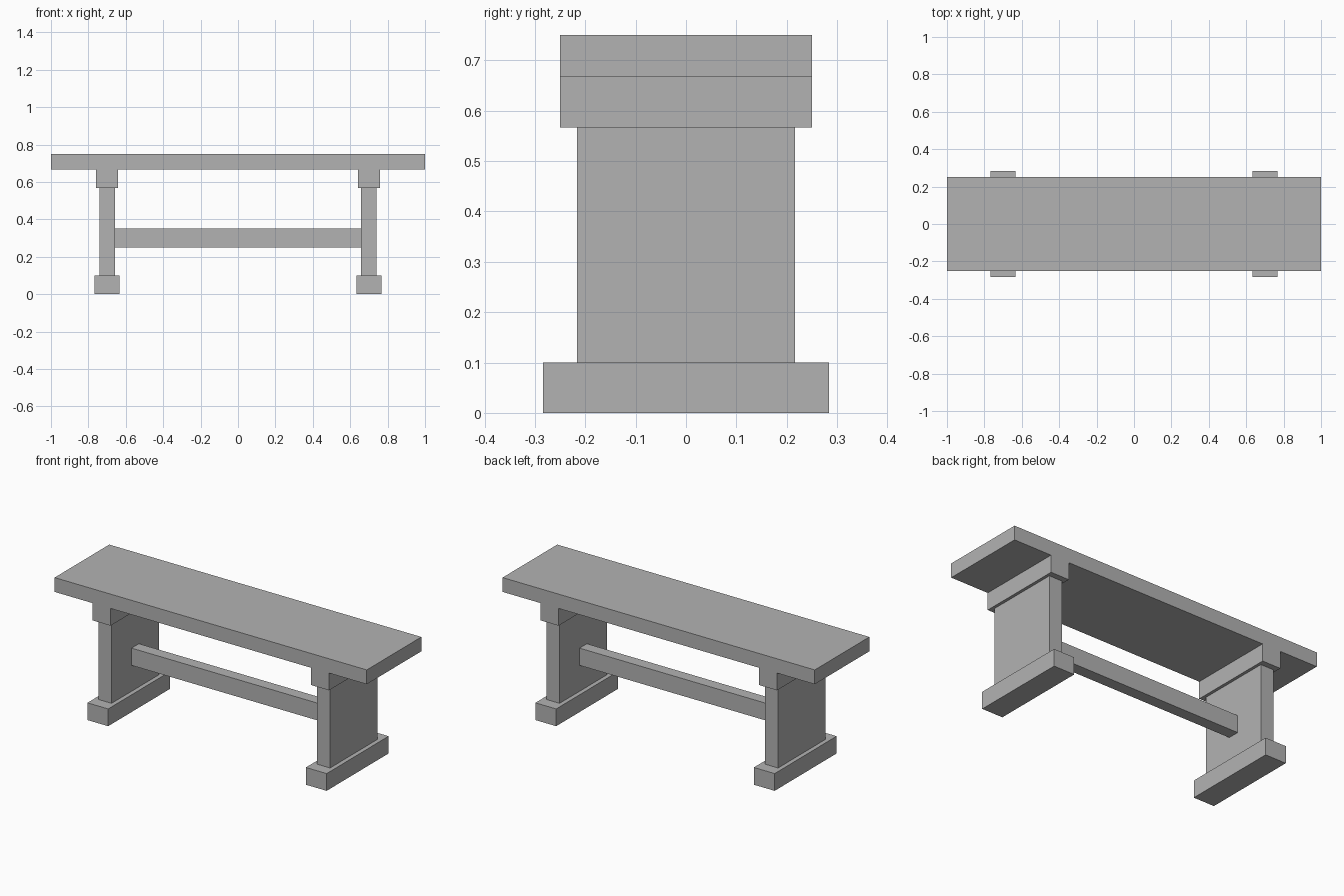
import bpy
import bmesh
from mathutils import Matrix, Vector

cube = bpy.data.objects.get("Cube")
if cube:
    bpy.data.objects.remove(cube, do_unlink=True)

GREY = (0.45, 0.45, 0.45, 1)
grey = bpy.data.materials.new("plain grey")
grey.use_nodes = True
grey.diffuse_color = GREY
grey.node_tree.nodes["Principled BSDF"].inputs["Base Color"].default_value = GREY


def box(name, x, width, depth, bottom, top):
    """Flat-sided block centred on y = 0, standing between two heights."""
    bm = bmesh.new()
    bmesh.ops.create_cube(bm, size=1, matrix=Matrix.Diagonal((width, depth, top - bottom, 1)))
    mesh = bpy.data.meshes.new(name)
    bm.to_mesh(mesh)
    bm.free()
    mesh.materials.append(grey)
    obj = bpy.data.objects.new(name, mesh)
    obj.location = Vector((x, 0, (bottom + top) / 2))
    bpy.context.collection.objects.link(obj)
    return obj


# Heights where the stacked parts meet
FOOT_TOP, LEG_TOP, CAP_TOP, SEAT_TOP = 0.1, 0.567, 0.667, 0.75
LEG_X, LEG_WIDTH = 0.7, 0.083

# Seat plank
box("seat", 0, 2, 0.5, CAP_TOP, SEAT_TOP)

# Trestle at each end: foot, panel leg and cap under the seat
for side, sign in (("left", 1), ("right", -1)):
    x = sign * LEG_X
    box(side + "_foot", x, 0.133, 0.567, 0, FOOT_TOP)
    box(side + "_leg", x, LEG_WIDTH, 0.433, FOOT_TOP, LEG_TOP)
    box(side + "_cap", x, 0.117, 0.5, LEG_TOP, CAP_TOP)

# Stretcher bar between the inner faces of the legs
box("stretcher", 0, 2 * LEG_X - LEG_WIDTH, 0.067, 0.25, 0.35)
